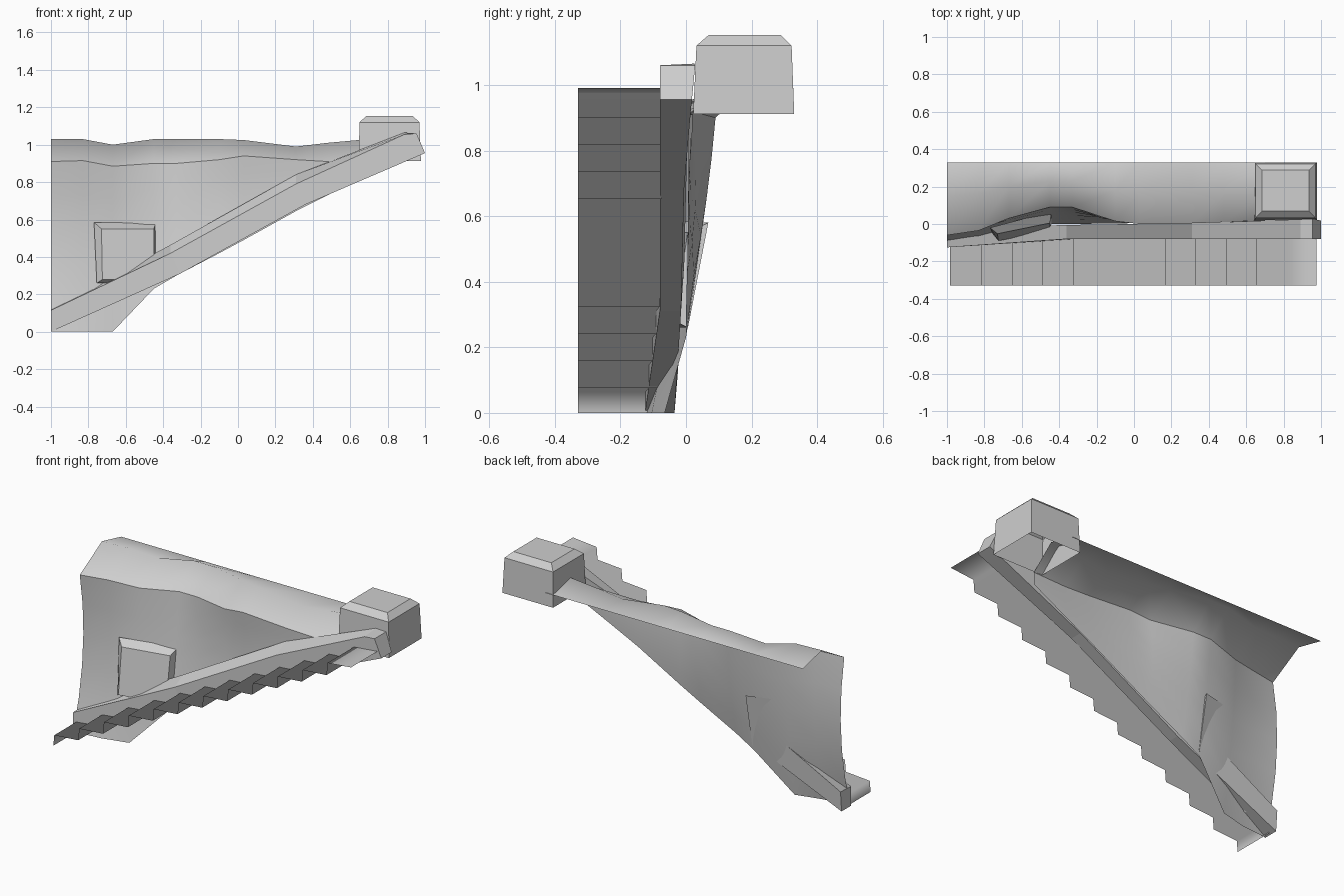
import bpy, bmesh

if "Cube" in bpy.data.objects:
    bpy.data.objects.remove(bpy.data.objects["Cube"])

stone = bpy.data.materials.new("grey stone")
stone.diffuse_color = (0.62, 0.62, 0.62, 1)
stone.use_nodes = True
stone.node_tree.nodes["Principled BSDF"].inputs["Base Color"].default_value = stone.diffuse_color


def make(name, verts, faces, fix_normals=False):
    me = bpy.data.meshes.new(name)
    me.from_pydata(verts, [], faces)
    me.materials.append(stone)
    if fix_normals:
        bm = bmesh.new()
        bm.from_mesh(me)
        bmesh.ops.recalc_face_normals(bm, faces=bm.faces)
        bm.to_mesh(me)
        bm.free()
    ob = bpy.data.objects.new(name, me)
    bpy.context.collection.objects.link(ob)
    return ob


def loft(name, rings, caps=(True, True)):
    """Box-like skin through rings of four points."""
    n = len(rings[0])
    verts = [p for r in rings for p in r]
    faces = []
    for i in range(len(rings) - 1):
        for j in range(n):
            k = (j + 1) % n
            faces.append((i*n + j, i*n + k, i*n + n + k, i*n + n + j))
    if caps[0]:
        faces.append(tuple(reversed(range(n))))
    if caps[1]:
        faces.append(tuple(range(len(verts) - n, len(verts))))
    return make(name, verts, faces, True)


def rect(x0, x1, y0, y1, z):
    return [(x0, y0, z), (x1, y0, z), (x1, y1, z), (x0, y1, z)]


# Staircase: one thin zigzag sheet of twelve steps, softly shaded
steps, run, rise = 12, 0.1635, 0.0825
profile = [(-0.985, 0.0)]
for i in range(steps):
    x = -0.985 + run * i
    profile += [(x + 0.006, 0.064 + rise * i), (x + run, 0.076 + rise * i)]
profile[-2:] = [(profile[-2][0], 0.975), (0.975, 0.99)]
sv = [(x, y, z) for x, z in profile for y in (-0.33, -0.075)]
stairs = make("stairs", sv, [(2*i + 2, 2*i + 3, 2*i + 1, 2*i)
                             for i in range(len(profile) - 1)])
for p in stairs.data.polygons:
    p.use_smooth = True

# Sloping parapet along the stairs:
# x bottom, x top, y front, y back, z bottom, z front top, z back top
stations = [(-1.0, -1.0, -0.125, -0.025, 0.0, 0.115, 0.12),
            (-0.31, -0.36, -0.08, -0.005, 0.31, 0.42, 0.465),
            (0.36, 0.31, -0.08, 0.004, 0.68, 0.79, 0.84),
            (0.93, 0.89, -0.08, 0.025, 0.925, 1.055, 1.065),
            (1.0, 0.955, -0.08, 0.028, 0.955, 1.06, 1.06)]
loft("parapet", [[(xb, yf, zb), (xb, yb - 0.01, zb), (xt, yb, zk), (xt, yf, zf)]
                 for xb, xt, yf, yb, zb, zf, zk in stations])

# Wall and rampart as one warped sheet:
# x, bottom y, z; middle y; crest y, z; ridge y, z
cols = [(-1.0, -0.12, 0.0, -0.03, -0.06, 0.91, 0.15, 1.03),
        (-0.83, -0.105, 0.0, -0.03, -0.035, 0.915, 0.16, 1.03),
        (-0.67, -0.065, 0.0, 0.0, 0.03, 0.885, 0.2, 1.00),
        (-0.45, 0.0, 0.23, 0.05, 0.09, 0.90, 0.23, 1.03),
        (-0.33, 0.0, 0.30, 0.055, 0.09, 0.90, 0.23, 1.03),
        (-0.10, 0.003, 0.42, 0.03, 0.015, 0.92, 0.18, 1.03),
        (0.03, 0.005, 0.49, 0.015, 0.0, 0.94, 0.16, 1.025),
        (0.31, 0.006, 0.645, 0.008, 0.004, 0.92, 0.16, 0.99),
        (0.48, 0.01, 0.73, 0.012, 0.01, 0.91, 0.16, 1.01),
        (0.70, 0.018, 0.84, 0.02, 0.02, 0.91, 0.16, 1.03)]
wv, rows = [], 8
crest = rows - 3
for x, yb, zb, ym, yc, zc, yl, zl in cols:
    for i in range(rows - 2):
        t = i / crest
        y = yb*(1-t)*(1-2*t) + 4*ym*t*(1-t) + yc*t*(2*t-1)
        wv.append((x, y, zb + (zc - zb) * t))
    wv += [(x, yl, zl), (x, 0.33, 0.988)]
wf = [(c*rows + r, (c+1)*rows + r, (c+1)*rows + r + 1, c*rows + r + 1)
      for c in range(len(cols) - 1) for r in range(rows - 1)]
wall = make("wall_and_rampart", wv, wf)
for p in wall.data.polygons:
    p.use_smooth = True
for e in wall.data.edges:  # the crest line is a hard edge
    e.use_edge_sharp = all(v % rows == crest for v in e.vertices)

# Battlement block at the head of the stairs: chamfered top, open underneath
loft("battlement", [rect(0.645, 0.978, 0.022, 0.33, 0.912),
                    rect(0.65, 0.97, 0.032, 0.322, 1.12),
                    rect(0.685, 0.935, 0.07, 0.288, 1.153)], (False, True))

# Protruding stone block in the wall, leaning back and turned with the wall
loft("wall_block", [[(-0.755, -0.055, 0.26), (-0.44, 0.006, 0.26),
                     (-0.44, 0.068, 0.58), (-0.77, -0.02, 0.585)],
                    [(-0.725, -0.09, 0.28), (-0.45, -0.035, 0.28),
                     (-0.45, 0.005, 0.55), (-0.73, -0.052, 0.55)]])
